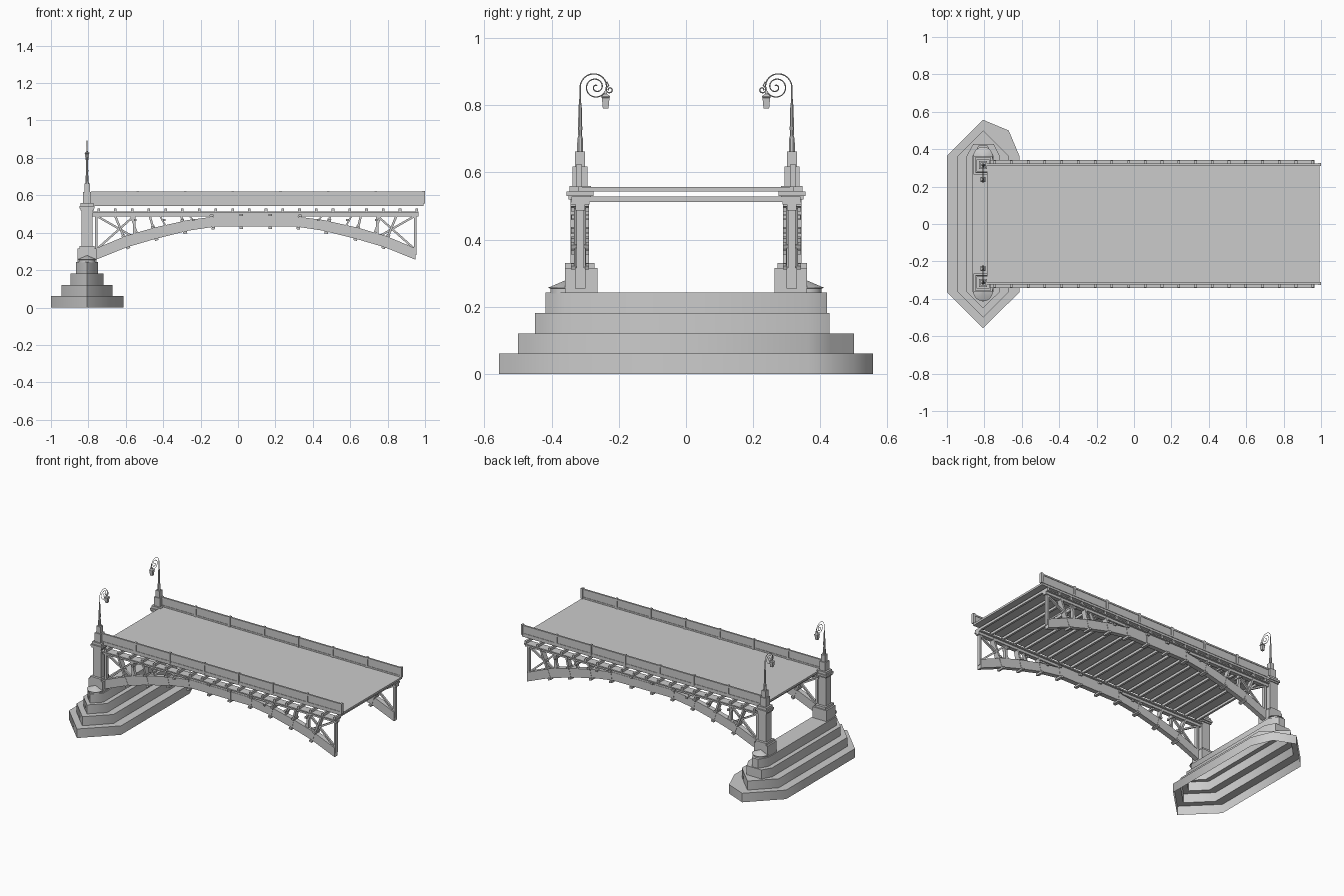
import bpy, bmesh, math
from mathutils import Matrix, Vector

if "Cube" in bpy.data.objects:
    bpy.data.objects.remove(bpy.data.objects["Cube"])

PX, SY = -0.807, 0.315      # pier centre x, truss centre y


def finish(bm, name, smooth=None):
    bmesh.ops.recalc_face_normals(bm, faces=bm.faces)
    me = bpy.data.meshes.new(name)
    bm.to_mesh(me)
    bm.free()
    ob = bpy.data.objects.new(name, me)
    bpy.context.collection.objects.link(ob)
    if smooth:
        bpy.ops.object.select_all(action='DESELECT')
        ob.select_set(True)
        bpy.context.view_layer.objects.active = ob
        bpy.ops.object.shade_smooth_by_angle(angle=math.radians(smooth))
    return ob


def box(bm, x0, x1, y0, y1, z0, z1):
    m = Matrix.Translation(((x0 + x1) / 2, (y0 + y1) / 2, (z0 + z1) / 2))
    m = m @ Matrix.Diagonal((x1 - x0, abs(y1 - y0), z1 - z0, 1))
    bmesh.ops.create_cube(bm, size=1, matrix=m)


def bar(bm, a, b, y, w, d):
    """Rectangular bar between two (x, z) points, w wide in plane, d deep in y."""
    a, b = Vector((a[0], y, a[1])), Vector((b[0], y, b[1]))
    v = b - a
    ang = math.atan2(v.x, v.z)
    m = Matrix.Translation((a + b) / 2) @ Matrix.Rotation(ang, 4, 'Y')
    bmesh.ops.create_cube(bm, size=1, matrix=m @ Matrix.Diagonal((w, d, v.length, 1)))


def turned(bm, x, y, profile, n):
    """Stack of n-sided rings from (radius, z) points, capped."""
    off = math.pi / n
    rings = [[bm.verts.new((x + r * math.cos(off + 2 * math.pi * i / n),
                            y + r * math.sin(off + 2 * math.pi * i / n), z))
              for i in range(n)] for r, z in profile]
    for p, q in zip(rings, rings[1:]):
        for i in range(n):
            j = (i + 1) % n
            bm.faces.new((p[i], p[j], q[j], q[i]))
    bm.faces.new(rings[0])
    bm.faces.new(rings[-1])


# Stepped pier base: hollow shell, open below
tiers = [  # left, right, corner y, two far-end points, near tip
    (-1.0, -0.613, 0.365, (PX, 0.557), (-0.67, 0.50), -0.557),
    (-0.944, -0.67, 0.363, (PX, 0.50), (-0.735, 0.43), -0.50),
    (-0.895, -0.718, 0.363, (-0.86, 0.427), (-0.75, 0.427), -0.45),
    (-0.865, -0.748, 0.36, (-0.83, 0.42), (-0.785, 0.42), -0.418)]
bm = bmesh.new()
prev = None
for k, (l, r, c, a, b, tip) in enumerate(tiers):
    pts = [(l, -c), (l, c), a, b, (r, c), (r, -c), (PX, tip)]
    for z in (k * 0.0605, (k + 1) * 0.0605):
        ring = [bm.verts.new((x, y, z)) for x, y in pts]
        if prev:
            for i in range(7):
                j = (i + 1) % 7
                bm.faces.new((prev[i], prev[j], ring[j], ring[i]))
        prev = ring
bm.faces.new(prev)
finish(bm, "pier_base", 50)

# Columns with pedestals, capitals and rounded noses
bm, nose, lamp = bmesh.new(), bmesh.new(), bmesh.new()
for s in (-1, 1):
    for hx, y0, y1, z0, z1 in ((0.051, 0.264, 0.36, 0.24, 0.315),
                               (0.04, 0.272, 0.36, 0.31, 0.33),
                               (0.03, 0.289, 0.344, 0.33, 0.53),
                               (0.036, 0.282, 0.35, 0.52, 0.53),
                               (0.041, 0.275, 0.356, 0.53, 0.543),
                               (0.034, 0.282, 0.346, 0.543, 0.56)):
        box(bm, PX - hx, PX + hx, s * y0, s * y1, z0, z1)
    turned(nose, PX, s * 0.36, [(0.044, 0.24), (0.044, 0.255), (0.053, 0.256),
                                (0.001, 0.278)], 20)
    # lamp pedestal and tapering post
    box(lamp, PX - 0.022, PX + 0.022, s * 0.293, s * 0.337, 0.558, 0.618)
    box(lamp, PX - 0.015, PX + 0.015, s * 0.300, s * 0.330, 0.618, 0.662)
    turned(lamp, PX, s * SY, [(0.010, 0.66), (0.009, 0.70), (0.006, 0.71), (0.007, 0.73),
                              (0.005, 0.80), (0.003, 0.81), (0.002, 0.86)], 8)
    # hanging lantern
    turned(lamp, PX, s * 0.239, [(0.012, 0.79), (0.016, 0.822), (0.019, 0.823),
                                 (0.019, 0.826), (0.006, 0.834), (0.003, 0.845)], 4)
finish(bm, "columns")
finish(nose, "pedestal_noses", 30)
finish(lamp, "lamp_posts")

# Scrolled lamp brackets
for s in (-1, 1):
    spiral = []
    for i in range(61):
        t = i / 60
        ang = math.pi - t * 4.5 * math.pi
        rad = 0.039 * (1 - t) ** 0.85 + 0.003
        cy = 0.273 - 0.008 * t
        spiral.append((cy - rad * math.cos(ang), 0.855 + rad * math.sin(ang)))
    hook = []
    for i in range(25):
        t = i / 24
        ang = math.radians(100) + t * math.radians(470)
        rad = 0.012 * (1 - 0.7 * t)
        hook.append((0.227 - rad * math.cos(ang), 0.846 + rad * math.sin(ang)))
    hook.insert(0, (0.236, 0.870))
    cu = bpy.data.curves.new("lamp_scroll", 'CURVE')
    cu.dimensions = '3D'
    cu.bevel_depth = 0.0018
    cu.bevel_resolution = 0
    for path in (spiral, hook):
        sp = cu.splines.new('POLY')
        sp.points.add(len(path) - 1)
        for p, (y, z) in zip(sp.points, path):
            p.co = (PX, s * y, z, 1)
    bpy.context.collection.objects.link(bpy.data.objects.new("lamp_scroll", cu))

# Deck slab and cross beams
bm = bmesh.new()
box(bm, -0.785, 0.992, -0.322, 0.322, 0.543, 0.556)
finish(bm, "deck")
bm = bmesh.new()
for i in range(20):
    x = -0.745 + i * 0.0895
    box(bm, x - 0.007, x + 0.007, -0.34, 0.34, 0.512, 0.529)
finish(bm, "cross_beams")

# Railings: thin panel, rails and posts
bm = bmesh.new()
for s in (-1, 1):
    y = s * 0.318
    box(bm, -0.785, 0.99, y - 0.003, y + 0.003, 0.556, 0.617)
    for z in (0.561, 0.614):
        box(bm, -0.785, 0.992, y - 0.006, y + 0.006, z - 0.004, z + 0.006)
    for i in range(7):
        x = -0.537 + i * 0.2548
        box(bm, x - 0.007, x + 0.007, y - 0.009, y + 0.009, 0.556, 0.624)
finish(bm, "railings")

# Arched lower chord (half profile mirrored about mid span)
MID = 0.095
half = [(0.213, 0.433, 0.487), (0.36, 0.411, 0.468), (0.54, 0.366, 0.428),
        (0.69, 0.322, 0.385), (0.855, 0.255, 0.316)]
arch = [(MID - o, a, b) for o, a, b in reversed(half)] + [(MID + o, a, b) for o, a, b in half]
bm = bmesh.new()
for s in (-1, 1):
    prev = None
    for x, lo, hi in arch:
        y0, y1 = s * SY - 0.016, s * SY + 0.016
        ring = [bm.verts.new(p) for p in ((x, y0, lo), (x, y1, lo), (x, y1, hi), (x, y0, hi))]
        if prev:
            for i in range(4):
                j = (i + 1) % 4
                bm.faces.new((prev[i], prev[j], ring[j], ring[i]))
        else:
            bm.faces.new(ring)
        prev = ring
    bm.faces.new(prev)
finish(bm, "arch_chords")


def arch_at(x):
    for (xa, la, ha), (xb, lb, hb) in zip(arch, arch[1:]):
        if xa <= x <= xb:
            t = (x - xa) / (xb - xa)
            mid = (la + ha) / 2 + t * (lb + hb - la - ha) / 2
            return mid, Vector((xb - xa, (lb + hb - la - ha) / 2)).normalized()


# Top chords, posts, collars and end bracing
top, web = bmesh.new(), bmesh.new()
for s in (-1, 1):
    y = s * SY
    box(top, -0.785, 0.965, y - 0.028, y + 0.028, 0.504, 0.512)
    box(top, -0.785, 0.965, y - 0.014, y + 0.014, 0.487, 0.504)
    for o in (0.077, 0.232, 0.385, 0.54, 0.695):
        for d in (-1, 1):
            x = MID + d * o
            z, t = arch_at(x)
            n = Vector((-t.y, t.x))
            c = Vector((x, z))
            up = c + n * ((0.495 - z) / n.y)
            bar(web, c - n * 0.036, up, y, 0.012, 0.036)
            for e in (-0.034, 0.034):       # tie collars
                bar(web, c + n * (e - 0.006), c + n * (e + 0.006), y, 0.02, 0.054)
            # lighter secondary strut
            if o > 0.3:
                x2 = x - d * 0.07
                z2 = arch_at(x2)[0]
                bar(web, (x2, z2), (x2 + d * 0.045, 0.495), y, 0.009, 0.02)
                box(web, x2 + d * 0.02 - 0.007, x2 + d * 0.02 + 0.007,
                    y - 0.026, y + 0.026, 0.462, 0.474)
    for d in (-1, 1):                       # end panels
        xe, xi = MID + d * 0.852, MID + d * 0.65
        bar(web, (xe, 0.28), (xe, 0.50), y, 0.014, 0.022)
        bar(web, (xi, arch_at(xi)[0]), (xi, 0.50), y, 0.014, 0.022)
        bar(web, (xe, 0.31), (xi, 0.49), y, 0.011, 0.014)
        bar(web, (xe, 0.49), (xi, 0.375), y, 0.011, 0.014)
finish(top, "top_chords")
finish(web, "truss_web")
